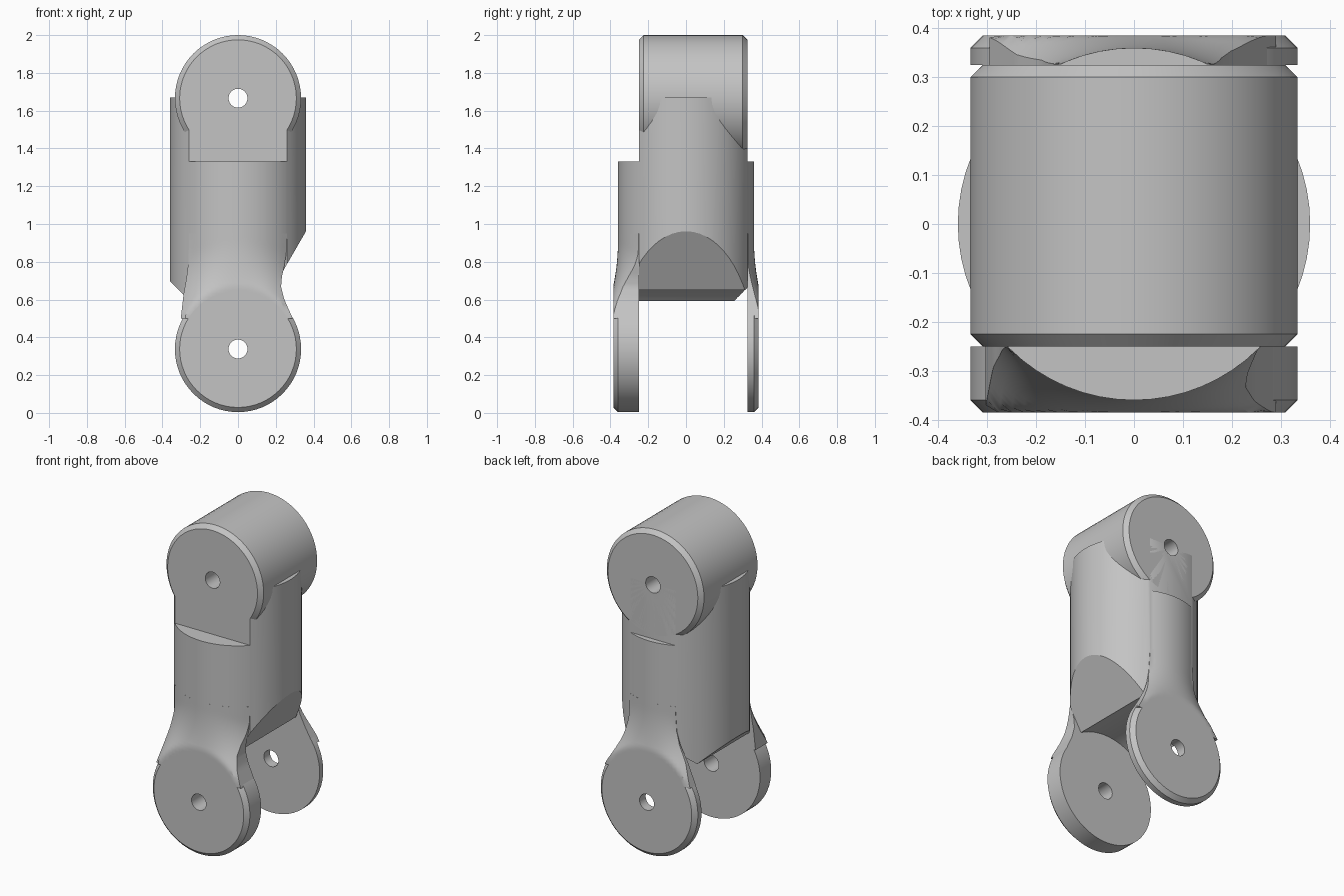
import bpy, bmesh
from math import sin, cos, pi, radians, sqrt, hypot

if "Cube" in bpy.data.objects:
    bpy.data.objects.remove(bpy.data.objects["Cube"], do_unlink=True)

BODY_R, EAR_R, HOLE_R = 0.36, 0.334, 0.05
LOW_Z, TOP_Z = 0.338, 1.666          # hinge axis heights
FRONT, BACK, OUTER = -0.25, 0.325, 0.385
NECK_TOP = 0.95

grey = bpy.data.materials.new("grey plastic")
grey.use_nodes = True
grey.diffuse_color = (0.55, 0.55, 0.55, 1)
grey.node_tree.nodes["Principled BSDF"].inputs["Base Color"].default_value = (0.55, 0.55, 0.55, 1)


def make(name, rings, close=False):
    """Skin a list of closed rings; join last to first, or cap both ends."""
    bm = bmesh.new()
    loops = [[bm.verts.new(p) for p in ring] for ring in rings]
    pairs = list(zip(loops, loops[1:]))
    if close:
        pairs.append((loops[-1], loops[0]))
    else:
        bm.faces.new(loops[0])
        bm.faces.new(loops[-1])
    for a, b in pairs:
        for i in range(len(a)):
            j = (i + 1) % len(a)
            bm.faces.new((a[i], a[j], b[j], b[i]))
    bmesh.ops.recalc_face_normals(bm, faces=bm.faces)
    mesh = bpy.data.meshes.new(name)
    bm.to_mesh(mesh)
    bm.free()
    mesh.materials.append(grey)
    obj = bpy.data.objects.new(name, mesh)
    bpy.context.collection.objects.link(obj)
    return obj


def smooth(obj):
    bpy.ops.object.select_all(action='DESELECT')
    obj.select_set(True)
    bpy.context.view_layer.objects.active = obj
    bpy.ops.object.shade_smooth_by_angle(angle=radians(30))


def hinge_disc(name, z, y0, y1, bevel0, bevel1):
    """Chamfered disc with a pin hole, axis along y."""
    profile = [(HOLE_R, y0), (EAR_R - bevel0, y0), (EAR_R, y0 + bevel0),
               (EAR_R, y1 - bevel1), (EAR_R - bevel1, y1), (HOLE_R, y1)]
    profile = list(dict.fromkeys(profile))
    n = 64
    rings = [[(r * cos(2 * pi * k / n), y, z + r * sin(2 * pi * k / n))
              for r, y in profile] for k in range(n)]
    smooth(make(name, rings, close=True))


def prism_y(name, outline, y0, y1):
    return make(name, [[(x, y, z) for x, z in outline] for y in (y0, y1)])


def box_xz(z0, z1):
    return [(-1, z0), (1, z0), (1, z1), (-1, z1)]


def circle(r, z=0.0, n=64):
    return [(r * cos(2 * pi * k / n), z + r * sin(2 * pi * k / n)) for k in range(n)]


def cut(obj, cutter):
    cutter.hide_render = True
    mod = obj.modifiers.new("cut", 'BOOLEAN')
    mod.operation = 'DIFFERENCE'
    mod.solver = 'EXACT'
    mod.object = cutter
    bpy.context.view_layer.objects.active = obj
    bpy.ops.object.modifier_apply(modifier=mod.name)
    bpy.data.objects.remove(cutter, do_unlink=True)


# Upright body
body = make("body", [[(x, y, z) for x, y in circle(BODY_R)] for z in (0.4, 1.67)])

# Swing slot: round clearance with a radial stop on each side
def polar(r, deg):
    return (r * cos(radians(deg)), LOW_Z + r * sin(radians(deg)))

slot = [polar(0.36, 135 - 75 * k / 16) for k in range(17)]
slot += [polar(1, 60), (1, -0.5), (-1, -0.5), polar(1, 135)]
cut(body, prism_y("slot_cutter", slot, FRONT, BACK))

# Flat steps beside the upper knuckle, and room for the necks below
for y0, y1 in ((-1, FRONT), (BACK, 1)):
    cut(body, prism_y("step_cutter", box_xz(1.33, 2), y0, y1))
    cut(body, prism_y("neck_cutter", box_xz(0, NECK_TOP), y0, y1))
cut(body, prism_y("pin_cutter", circle(HOLE_R, TOP_Z), -1, 1))
smooth(body)

# Upper knuckle and lower ears
hinge_disc("upper_knuckle", TOP_Z, FRONT, BACK, 0.025, 0.025)
hinge_disc("front_ear", LOW_Z, -OUTER, FRONT, 0.025, 0)
hinge_disc("back_ear", LOW_Z, BACK, OUTER, 0, 0.025)


def interpolate(points, z):
    for (z0, a), (z1, b) in zip(points, points[1:]):
        if z >= z1:
            return a + (b - a) * (z0 - z) / (z0 - z1)
    return points[-1][1]


def neck(name, side, inner, left, right):
    """Blend the round body into a flat ear; widths are given by height."""
    rows, cols = 24, 24
    rings = []
    for i in range(rows + 1):
        z = NECK_TOP - (NECK_TOP - 0.5) * i / rows
        x0, x1 = -interpolate(left, z), interpolate(right, z)
        ring = []
        for k in range(cols + 1):
            x = x0 + (x1 - x0) * k / cols
            t = min(max((hypot(x, z - LOW_Z) - EAR_R) / 0.24, 0), 1)
            t = 1 - (1 - t) ** 2
            round_y = sqrt(max(BODY_R ** 2 - x * x, 0))
            y = max(OUTER + (round_y - OUTER) * t, inner + 0.002)
            ring.append((x, side * y, z))
        ring += [(x1, side * inner, z), (x0, side * inner, z)]
        rings.append(ring)
    smooth(make(name, rings))


neck("front_neck", -1, -FRONT,
     [(0.95, 0.259), (0.8, 0.262), (0.7, 0.275), (0.63, 0.288), (0.5, 0.303)],
     [(0.95, 0.259), (0.85, 0.256), (0.78, 0.246), (0.72, 0.232),
      (0.667, 0.228), (0.6, 0.245), (0.5, 0.29)])
neck("back_neck", 1, BACK,
     [(0.95, 0.155), (0.8, 0.165), (0.72, 0.19), (0.63, 0.24), (0.5, 0.295)],
     [(0.95, 0.155), (0.8, 0.165), (0.72, 0.18), (0.667, 0.198),
      (0.6, 0.232), (0.5, 0.29)])
